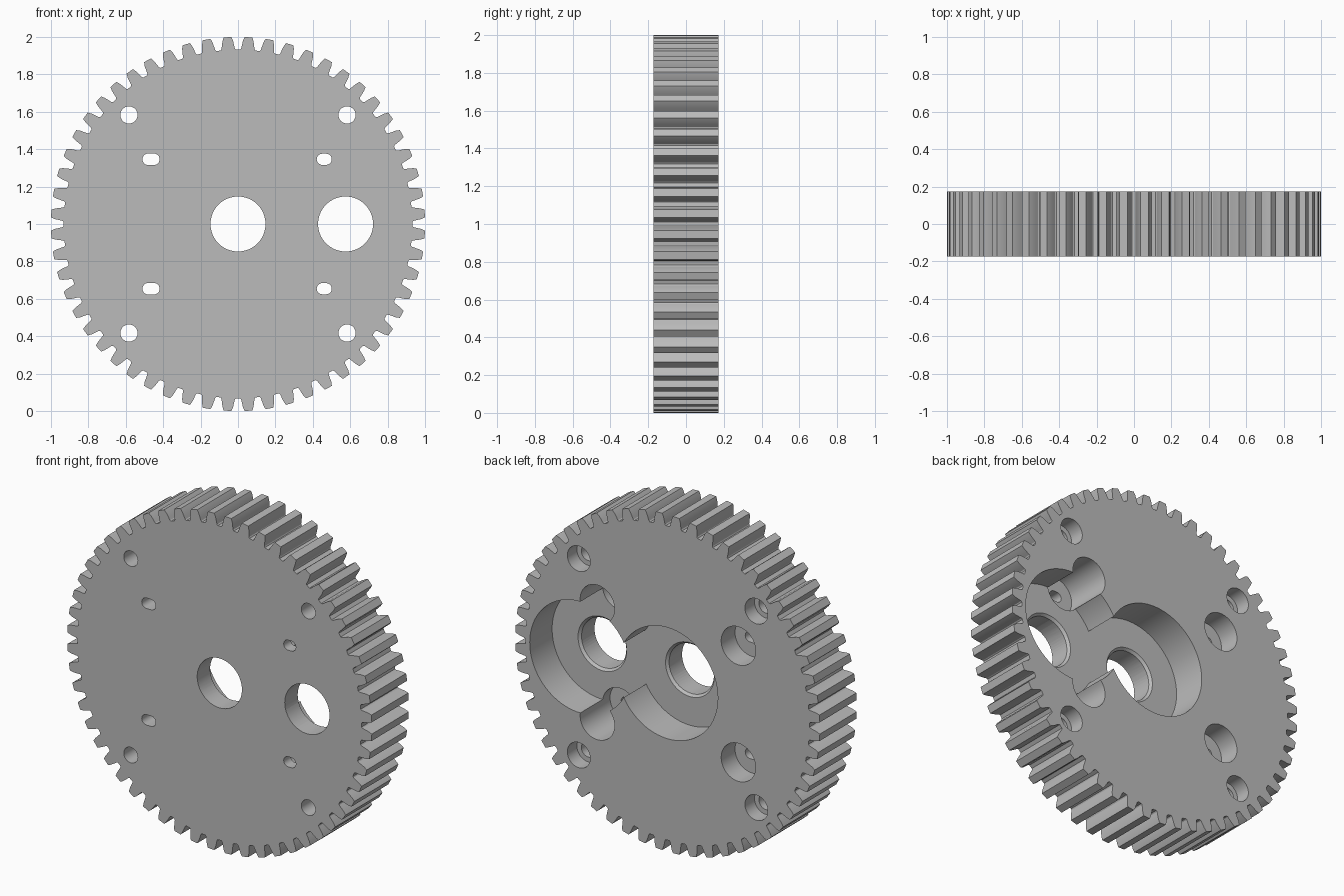
import bpy
import bmesh
from math import sin, cos, pi

if "Cube" in bpy.data.objects:
    bpy.data.objects.remove(bpy.data.objects["Cube"], do_unlink=True)

HALF = 0.173          # half thickness of the gear
FLOOR = HALF - 0.21   # floor height of the large pockets
TEETH = 56
BORE_X = 0.575        # offset of the second bore

grey = bpy.data.materials.new("plain_grey")
grey.use_nodes = True
grey.diffuse_color = (0.5, 0.5, 0.5, 1)
grey.node_tree.nodes["Principled BSDF"].inputs["Base Color"].default_value = (0.5, 0.5, 0.5, 1)


def prism(name, front, y0, y1, back=None):
    """Loft an x-z outline from y0 to y1."""
    back = back or front
    bm = bmesh.new()
    a = [bm.verts.new((x, y0, z)) for x, z in front]
    b = [bm.verts.new((x, y1, z)) for x, z in back]
    bm.faces.new(a)
    bm.faces.new(b[::-1])
    n = len(a)
    for i in range(n):
        j = (i + 1) % n
        bm.faces.new((a[i], b[i], b[j], a[j]))
    bmesh.ops.recalc_face_normals(bm, faces=bm.faces)
    mesh = bpy.data.meshes.new(name)
    bm.to_mesh(mesh)
    bm.free()
    mesh.materials.append(grey)
    obj = bpy.data.objects.new(name, mesh)
    bpy.context.collection.objects.link(obj)
    return obj


def circle(x, z, r, n=64):
    return [(x + r * cos(2 * pi * i / n), 1 + z + r * sin(2 * pi * i / n)) for i in range(n)]


def slot(x, z, width, height, n=12):
    r, pts = height / 2, []
    for side in (1, -1):
        for i in range(n + 1):
            t = -pi / 2 + pi * i / n
            pts.append((x + side * (width / 2 - r + r * cos(t)), 1 + z + side * r * sin(t)))
    return pts


# Toothed body: radius and half angle along one tooth flank
flank = [(0.932, 0.044), (0.938, 0.038), (0.955, 0.0345), (0.98, 0.029), (1.0003, 0.021)]
outline = []
for k in range(TEETH):
    mid = 2 * pi * (k + 0.5) / TEETH
    for r, h in flank:
        outline.append((r * cos(mid - h), 1 + r * sin(mid - h)))
    for r, h in reversed(flank):
        outline.append((r * cos(mid + h), 1 + r * sin(mid + h)))
gear = prism("gear_body", outline, -HALF, HALF)
bpy.context.view_layer.objects.active = gear


def cut(front, y0=-0.3, y1=0.3, back=None):
    cutter = prism("cutter", front, y0, y1, back)
    cutter.hide_render = True
    mod = gear.modifiers.new("cut", "BOOLEAN")
    mod.operation = "DIFFERENCE"
    mod.solver = "EXACT"
    mod.object = cutter
    bpy.ops.object.modifier_apply(modifier=mod.name)
    bpy.data.objects.remove(cutter, do_unlink=True)


# Two overlapping round pockets in the back
for x in (0, BORE_X):
    cut(circle(x, 0, 0.33, 96), FLOOR)

# Bores with a small chamfer at the pocket floor
for x in (0, BORE_X):
    cut(circle(x, 0, 0.147))
    cut(circle(x, 0, 0.142), FLOOR - 0.02, FLOOR + 0.02, circle(x, 0, 0.178))

# Corner screw holes and slots, all recessed from the back
for s in (1, -1):
    for x in (0.583, -0.583):
        cut(circle(x, s * 0.583, 0.075, 48), HALF - 0.09)
        cut(circle(x, s * 0.583, 0.046, 48))
    for x, width, height, depth in ((0.461, 0.08, 0.06, 0.28), (-0.465, 0.092, 0.062, 0.13)):
        cut(circle(x, s * 0.346, 0.113, 48), HALF - depth)
        cut(slot(x, s * 0.346, width, height))

bpy.ops.object.select_all(action="DESELECT")
gear.select_set(True)
bpy.ops.object.shade_smooth_by_angle(angle=pi / 9)
